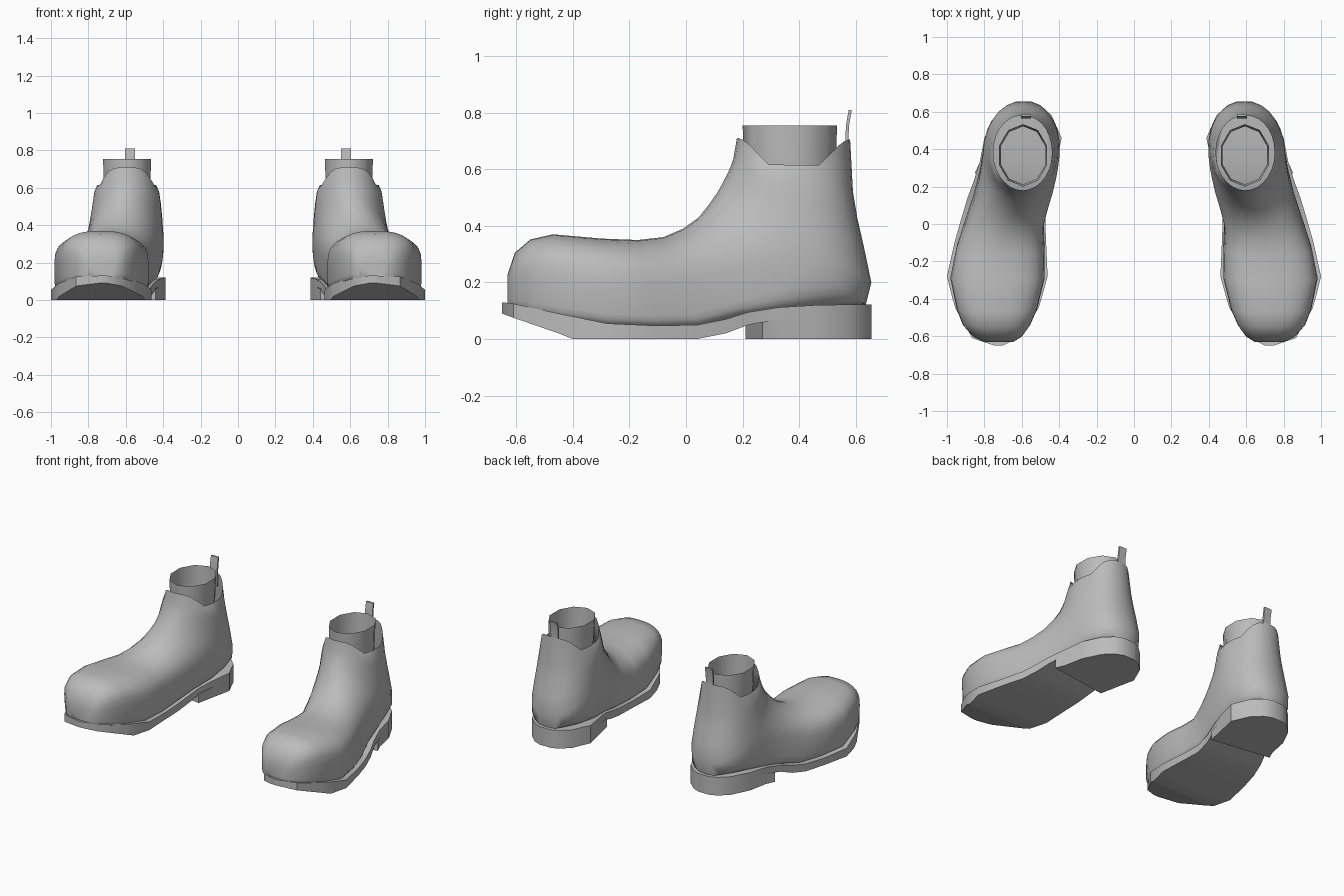
import bpy
import bmesh
import math
from mathutils import Vector

default_cube = bpy.data.objects.get("Cube")
if default_cube:
    bpy.data.objects.remove(default_cube, do_unlink=True)

# One plain grey leather colour
GREY = (0.5, 0.5, 0.5, 1.0)
leather = bpy.data.materials.new("grey_leather")
leather.use_nodes = True
leather.diffuse_color = GREY
shader = next(n for n in leather.node_tree.nodes if n.type == 'BSDF_PRINCIPLED')
shader.inputs["Base Color"].default_value = GREY


def loft(name, rings, side, cap_start=True, cap_end=True, angle=30):
    """Skin a series of closed rings; side mirrors the part across x."""
    bm = bmesh.new()
    loops = [[bm.verts.new((p.x * side, p.y, p.z)) for p in ring] for ring in rings]
    count = len(loops[0])
    for a, b in zip(loops, loops[1:]):
        for i in range(count):
            j = (i + 1) % count
            bm.faces.new((a[i], a[j], b[j], b[i]))
    if cap_start:
        bm.faces.new(loops[0])
    if cap_end:
        bm.faces.new(loops[-1])
    bmesh.ops.recalc_face_normals(bm, faces=bm.faces[:])
    mesh = bpy.data.meshes.new(name)
    bm.to_mesh(mesh)
    bm.free()
    mesh.materials.append(leather)
    obj = bpy.data.objects.new(name, mesh)
    bpy.context.collection.objects.link(obj)
    bpy.ops.object.select_all(action='DESELECT')
    obj.select_set(True)
    bpy.context.view_layer.objects.active = obj
    bpy.ops.object.shade_smooth_by_angle(angle=math.radians(angle))
    return obj


def power(value, exponent):
    return math.copysign(abs(value) ** exponent, value)


def upper_ring(bottom, top, bottom_x, top_x, half_width, low, high, dip=0.0, count=28):
    """Superellipse running from a sole/heel point to an instep point."""
    ring = []
    for i in range(count):
        t = math.tau * i / count
        c, s = math.cos(t), math.sin(t)
        n = high if c > 0 else low
        v = 0.5 + 0.5 * power(c, 2 / n)
        x = bottom_x + (top_x - bottom_x) * v + half_width * power(s, 2 / n)
        y = bottom[0] + (top[0] - bottom[0]) * v
        z = bottom[1] + (top[1] - bottom[1]) * v - dip * min(1, 1.6 * s ** 4)
        ring.append(Vector((x, y, z)))
    return ring


# Upper sections fan from the toe to the collar:
# sole point, instep point, centres, half width, lower and upper roundness
UPPER = [
    ((-.63, .115), (-.63, .23), .725, .725, .08, 5, 2.4),
    ((-.60, .105), (-.605, .305), .73, .73, .13, 7, 2.5),
    ((-.53, .085), (-.55, .352), .735, .735, .18, 8, 2.6),
    ((-.44, .065), (-.47, .37), .733, .733, .215, 8, 2.6),
    ((-.28, .04), (-.30, .355), .73, .73, .252, 8, 2.6),
    ((-.10, .035), (-.17, .35), .71, .72, .236, 8, 2.4),
    ((.05, .04), (-.08, .36), .69, .70, .21, 8, 2.2),
    ((.20, .08), (-.01, .39), .65, .67, .203, 8, 2.1),
    ((.36, .1), (.045, .43), .615, .645, .204, 6, 2),
    ((.52, .11), (.085, .48), .597, .625, .205, 3.5, 2),
    ((.635, .12), (.112, .52), .592, .612, .205, 2.4, 2),
    ((.655, .2), (.132, .555), .592, .605, .198, 2.2, 2),
    ((.63, .32), (.147, .585), .592, .6, .19, 2.2, 2),
    ((.605, .43), (.158, .61), .593, .597, .182, 2.2, 2),
    ((.59, .52), (.167, .635), .594, .595, .173, 2.2, 2),
    ((.58, .705), (.18, .71), .595, .595, .157, 2.1, 2, .092),
]

# Sole stations: y, inner x, outer x, top z, bottom z
SOLE = [
    (-.65, .70, .745, .13, .09),
    (-.61, .62, .865, .125, .075),
    (-.45, .51, .955, .09, .02),
    (-.40, .495, .97, .08, 0),
    (-.28, .462, 1, .055, 0),
    (-.10, .47, .96, .047, 0),
    (.04, .475, .92, .05, 0),
    (.14, .465, .89, .07, .02),
    (.22, .445, .86, .095, .05),
    (.33, .415, .825, .112, .07),
    (.46, .387, .8, .12, .07),
    (.58, .44, .74, .122, .07),
    (.635, .50, .68, .122, .07),
    (.655, .55, .63, .122, .07),
]


def slab_ring(y, inner, outer, top, bottom, slant=0.0):
    return [Vector((inner, y - slant, bottom)), Vector((outer, y + slant, bottom)),
            Vector((outer, y + slant, top)), Vector((inner, y - slant, top))]


def build_boot(prefix, side):
    # Leather upper, open at the collar with dipped sides
    loft(prefix + "_upper", [upper_ring(*row) for row in UPPER], side,
         cap_end=False, angle=60)

    # Thin curved sole
    loft(prefix + "_sole", [slab_ring(*row) for row in SOLE], side)

    # Heel block with a slanted front face
    heel = [slab_ring(.24, .44, .852, .06, 0, .03)]
    heel += [slab_ring(y, a, b, bottom, 0) for y, a, b, _, bottom in SOLE if y > .3]
    loft(prefix + "_heel", heel, side)

    # Faceted sock liner standing out of the collar
    liner = []
    for z, size in ((.755, 1), (.62, .97), (.52, .93)):
        ring = []
        for i in range(10):
            t = math.tau * i / 10
            ring.append(Vector((.593 + .135 * size * math.sin(t),
                                .367 - .167 * size * math.cos(t), z)))
        liner.append(ring)
    loft(prefix + "_liner", liner, side, cap_start=False, cap_end=False, angle=45)

    # Pull tab at the back of the collar
    tab = []
    for y, z in ((.563, .62), (.563, .71), (.566, .76), (.575, .81)):
        tab.append([Vector((x, y + d, z)) for x, d in
                    ((.55, 0), (.604, 0), (.604, .011), (.55, .011))])
    loft(prefix + "_pull_tab", tab, side)


for prefix, side in (("left", 1), ("right", -1)):
    build_boot(prefix, side)
